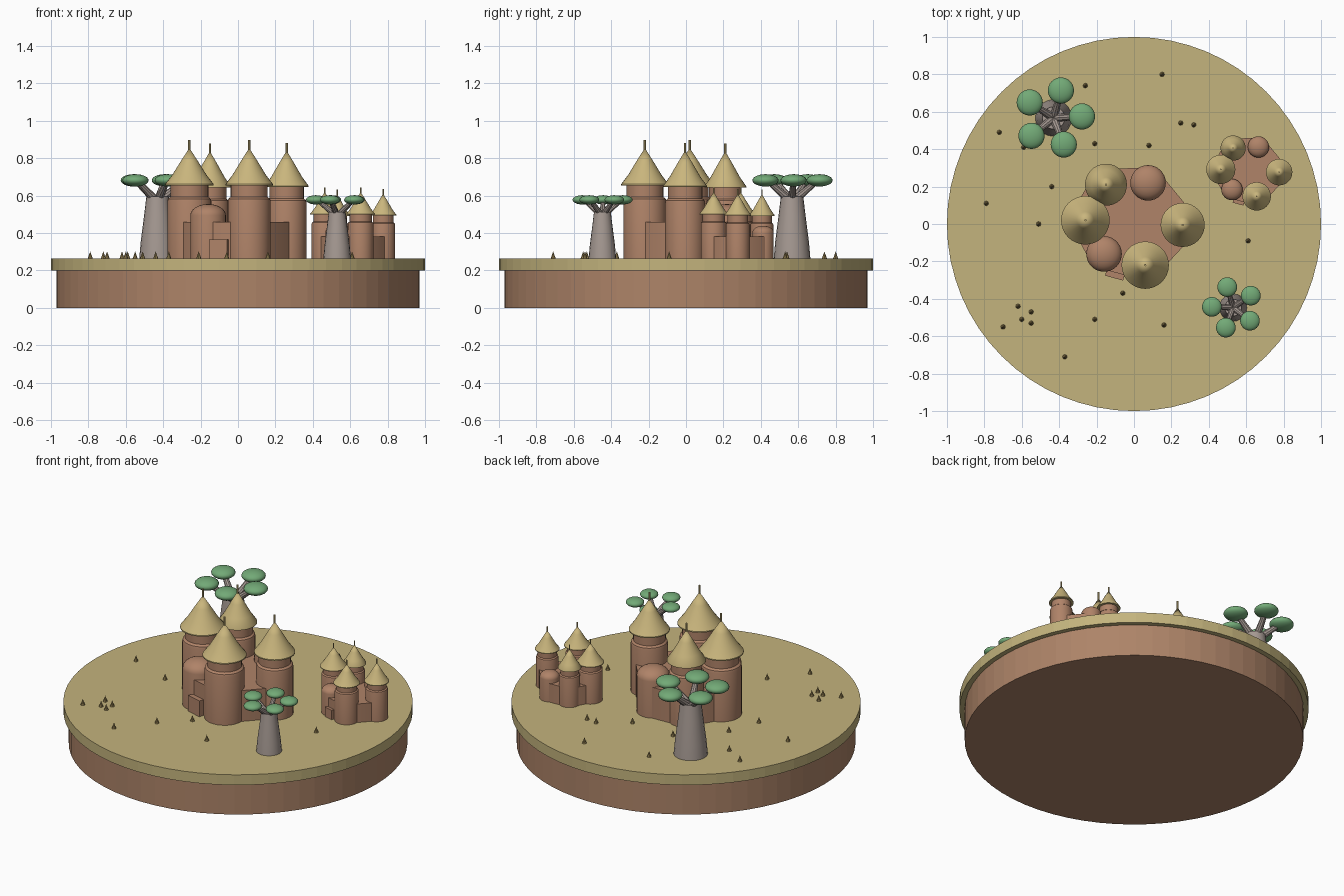
import bpy, bmesh
from math import pi, cos, sin, radians, atan2
from mathutils import Vector, Matrix

cube = bpy.data.objects.get("Cube")
if cube:
    bpy.data.objects.remove(cube, do_unlink=True)


def material(name, r, g, b):
    """Flat material from 0-255 screen values, stored as linear."""
    col = [(c / 255) ** 2.2 for c in (r, g, b)] + [1]
    mat = bpy.data.materials.new(name)
    mat.use_nodes = True
    mat.diffuse_color = col
    mat.node_tree.nodes["Principled BSDF"].inputs["Base Color"].default_value = col
    return mat


SAND = material("sand", 194, 178, 124)
EARTH = material("earth", 172, 131, 104)
CLAY = material("clay", 174, 130, 104)
THATCH = material("thatch", 200, 180, 124)
BARK = material("bark", 164, 152, 145)
LEAF = material("leaf_green", 114, 168, 118)
GRASS = material("dry_grass", 150, 130, 84)
GROUND = 0.265


def finish(name, bm, mat, loc=(0, 0, 0), scale=1, turn=0, smooth=True):
    bmesh.ops.remove_doubles(bm, verts=bm.verts, dist=1e-5)
    bmesh.ops.recalc_face_normals(bm, faces=bm.faces)
    mesh = bpy.data.meshes.new(name)
    bm.to_mesh(mesh)
    bm.free()
    mesh.materials.append(mat)
    obj = bpy.data.objects.new(name, mesh)
    obj.location = loc
    obj.scale = (scale,) * 3
    obj.rotation_euler.z = turn
    bpy.context.collection.objects.link(obj)
    if smooth:
        bpy.ops.object.select_all(action="DESELECT")
        obj.select_set(True)
        bpy.context.view_layer.objects.active = obj
        bpy.ops.object.shade_smooth_by_angle(angle=radians(35))
    return obj


def lathe(name, profile, mat, sides=32, **kw):
    """Revolve (radius, height) points around z."""
    bm = bmesh.new()
    verts = [bm.verts.new((r, 0, z)) for r, z in profile]
    edges = [bm.edges.new(pair) for pair in zip(verts, verts[1:])]
    bmesh.ops.spin(bm, geom=verts + edges, cent=(0, 0, 0), axis=(0, 0, 1),
                   angle=2 * pi, steps=sides)
    return finish(name, bm, mat, **kw)


def dome(r, z, rise, steps=6):
    """Quarter-ellipse profile from the rim up to the axis."""
    return [(r * cos(pi / 2 * i / steps), z + rise * sin(pi / 2 * i / steps))
            for i in range(steps)] + [(0, z + rise)]


# Round slab of land
lathe("earth_base", [(0, 0), (0.97, 0), (0.97, 0.2), (0, 0.2)], EARTH, 64, smooth=False)
lathe("sand_top", [(0, 0.2), (1, 0.2), (1, GROUND), (0, GROUND)], SAND, 64, smooth=False)

# Tower layout: x, y, radius, height factor (zero means a low domed tower)
TOWERS = [(-0.26, 0.02, 0.118, 1), (-0.15, 0.21, 0.102, 0.97),
          (0.075, 0.22, 0.095, 0), (0.26, -0.005, 0.107, 0.975),
          (0.06, -0.22, 0.115, 1), (-0.16, -0.16, 0.095, 0)]


def tower(label, r, h, loc, s):
    if not h:
        lathe(label + "_domed_tower", [(0, 0), (r, 0)] + dome(r, 0.23, 0.06),
              CLAY, loc=loc, scale=s)
        return
    neck = r * 0.86
    lathe(label + "_tower",
          [(0, 0), (r, 0), (r, 0.305 * h), (0.97 * r, 0.318 * h), (neck, 0.328 * h),
           (neck, 0.4 * h), (0, 0.4 * h)], CLAY, loc=loc, scale=s)
    eave = r * 1.1
    lathe(label + "_roof",
          [(0, 0.39 * h), (eave, 0.39 * h), (eave, 0.397 * h), (0.7 * eave, 0.447 * h),
           (0.35 * eave, 0.52 * h), (0, 0.59 * h)], THATCH, loc=loc, scale=s)
    lathe(label + "_roof_spike", [(0, 0.56 * h), (0.006, 0.56 * h), (0.006, 0.632 * h),
                                  (0, 0.632 * h)], THATCH, 8, loc=loc, scale=s)


def village(label, x, y, s):
    for tx, ty, r, h in TOWERS:
        tower(label, r, h, (x + tx * s, y + ty * s, GROUND), s)
    # Solid enclosure joining the towers
    bm = bmesh.new()
    for tx, ty, r, h in TOWERS:
        for i in range(12):
            a = i * pi / 6
            for z in (0, 0.195):
                bm.verts.new((tx + 0.083 * cos(a), ty + 0.083 * sin(a), z))
    hull = bmesh.ops.convex_hull(bm, input=bm.verts)
    bmesh.ops.delete(bm, geom=list({v for v in hull["geom_interior"]
                                    if isinstance(v, bmesh.types.BMVert)}), context="VERTS")
    finish(label + "_walls", bm, CLAY, loc=(x, y, GROUND), scale=s)
    # Doorway block on the front wall
    bm = bmesh.new()
    bmesh.ops.create_cube(bm, size=1, matrix=Matrix.Translation((0, 0, 0.5)))
    bmesh.ops.scale(bm, vec=(0.1, 0.05, 0.1), verts=bm.verts)
    finish(label + "_doorway", bm, CLAY, loc=(x - 0.1 * s, y - 0.265 * s, GROUND),
           scale=s, turn=atan2(-0.06, 0.22), smooth=False)


village("main", 0, 0, 1)
village("small", 0.62, 0.28, 0.6)


def tree(label, x, y, s, start):
    loc = (x, y, GROUND)
    lathe(label + "_trunk", [(0, 0), (0.098, 0), (0.09, 0.09), (0.072, 0.23),
                             (0.06, 0.33), (0, 0.33)], BARK, 20, loc=loc, scale=s)
    for i in range(5):
        a = radians(start + 72 * i)
        out = Vector((cos(a), sin(a), 0))
        # Branch from the trunk top to the leaf pad
        low, high = Vector((0, 0, 0.3)), out * 0.135 + Vector((0, 0, 0.41))
        span = high - low
        bm = bmesh.new()
        bmesh.ops.create_cone(bm, cap_ends=True, segments=10, radius1=0.024, radius2=0.015,
                              depth=span.length,
                              matrix=Matrix.Translation((low + high) / 2)
                              @ span.to_track_quat("Z", "Y").to_matrix().to_4x4())
        finish(label + "_branch", bm, BARK, loc=loc, scale=s)
        # Flattened leaf pad
        bm = bmesh.new()
        bmesh.ops.create_uvsphere(bm, u_segments=24, v_segments=12, radius=0.07)
        bmesh.ops.scale(bm, vec=(1, 1, 0.47), verts=bm.verts)
        bmesh.ops.translate(bm, vec=out * 0.152 + Vector((0, 0, 0.417)), verts=bm.verts)
        finish(label + "_leaf_pad", bm, LEAF, loc=loc, scale=s)


tree("big_tree", -0.43, 0.567, 1, 3)
tree("small_tree", 0.53, -0.447, 0.75, 34)

# Scattered grass tufts
TUFTS = [(.15, .8), (-.26, .74), (-.72, .49), (-.59, .41), (-.21, .43), (.08, .42),
         (.25, .54), (.32, .53), (-.44, .2), (-.79, .11), (-.51, 0), (.61, -.09),
         (-.06, -.37), (-.62, -.44), (-.55, -.47), (-.6, -.51), (-.55, -.53),
         (-.7, -.55), (-.21, -.51), (.16, -.54), (-.37, -.71)]
for x, y in TUFTS:
    lathe("grass_tuft", [(0, 0), (0.013, 0), (0, 0.037)], GRASS, 8, loc=(x, y, GROUND))
